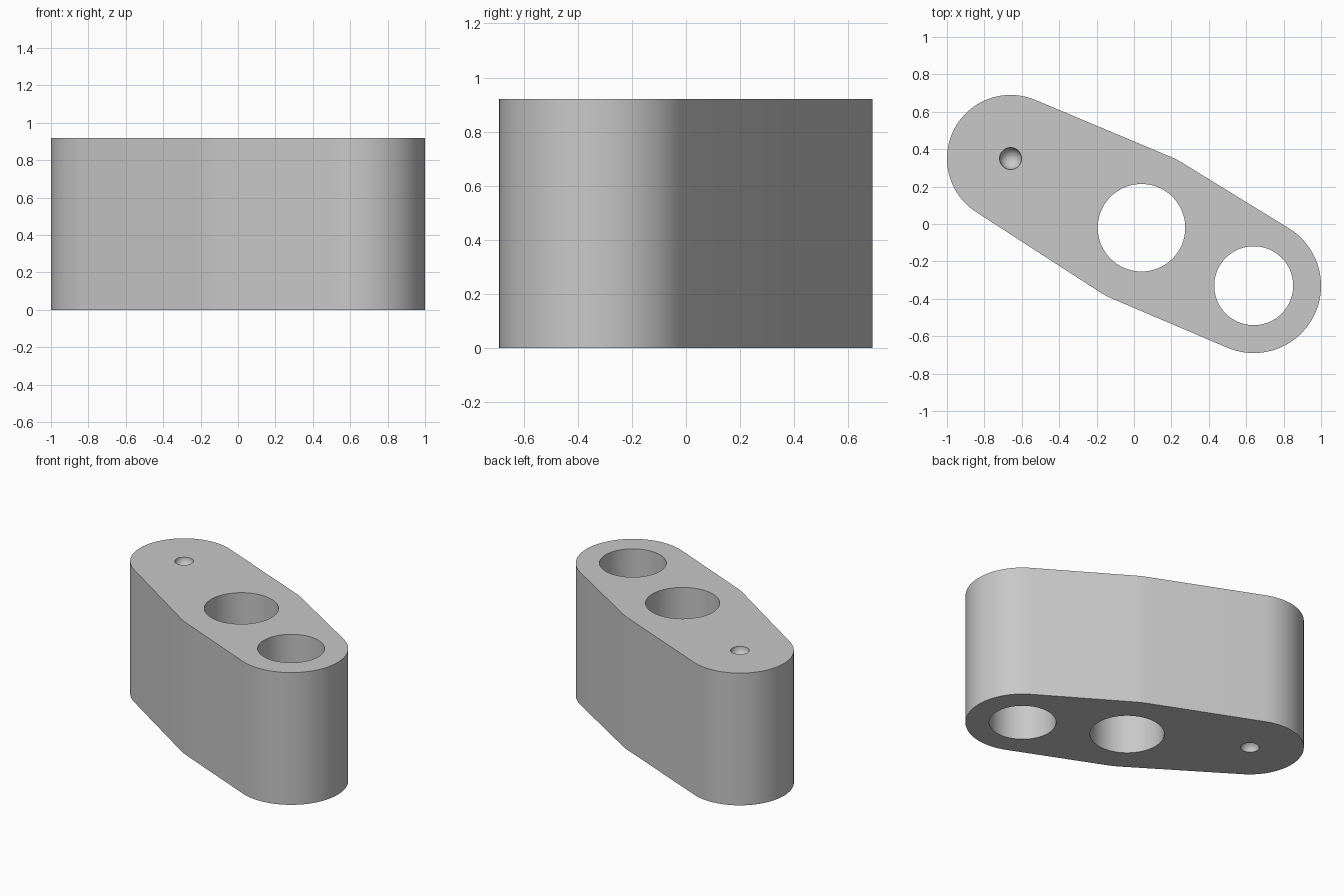
import bpy
import bmesh
from math import acos, atan2, cos, sin, radians, tau
from mathutils import Matrix, Vector

cube = bpy.data.objects.get("Cube")
if cube:
    bpy.data.objects.remove(cube)

HEIGHT = 0.92
LEFT, MIDDLE, RIGHT = Vector((0.64, -0.33)), Vector((0.04, -0.02)), Vector((-0.66, 0.35))
# Bosses in counter-clockwise order round the outline: centre, radius
BOSSES = [(LEFT, 0.36), (MIDDLE, 0.41), (RIGHT, 0.34), (MIDDLE, 0.41)]


def tangent_angle(a, b):
    """Outward direction of the line touching both circles."""
    d = b[0] - a[0]
    return atan2(d.y, d.x) - acos((a[1] - b[1]) / d.length)


def outline():
    points = []
    for i, boss in enumerate(BOSSES):
        start = tangent_angle(BOSSES[i - 1], boss)
        sweep = (tangent_angle(boss, BOSSES[(i + 1) % 4]) - start) % tau
        steps = max(2, round(sweep / radians(4)))
        for k in range(steps + 1):
            angle = start + sweep * k / steps
            points.append(boss[0] + boss[1] * Vector((cos(angle), sin(angle))))
    return points


def make_object(name, bm):
    mesh = bpy.data.meshes.new(name)
    bm.to_mesh(mesh)
    bm.free()
    obj = bpy.data.objects.new(name, mesh)
    bpy.context.collection.objects.link(obj)
    return obj


# Link body: extruded outline of tangent arcs
bm = bmesh.new()
base = bm.faces.new([bm.verts.new((p.x, p.y, 0)) for p in outline()])
top = bmesh.ops.extrude_face_region(bm, geom=[base])["geom"]
bmesh.ops.translate(bm, vec=(0, 0, HEIGHT),
                    verts=[v for v in top if isinstance(v, bmesh.types.BMVert)])
bmesh.ops.recalc_face_normals(bm, faces=bm.faces)
body = make_object("link_body", bm)

# Cutter: two through bores, and a round dimple in each end face
bm = bmesh.new()
for centre, radius in ((MIDDLE, 0.234), (LEFT, 0.211)):
    bmesh.ops.create_cone(bm, cap_ends=True, segments=80, radius1=radius, radius2=radius,
                          depth=HEIGHT * 2,
                          matrix=Matrix.Translation((centre.x, centre.y, HEIGHT / 2)))
for z in (0, HEIGHT):
    bmesh.ops.create_uvsphere(bm, u_segments=48, v_segments=23, radius=0.059,
                              matrix=Matrix.Translation((RIGHT.x, RIGHT.y, z)))
cutter = make_object("bore_cutter", bm)
cutter.hide_render = True

cut = body.modifiers.new("Bores", 'BOOLEAN')
cut.operation = 'DIFFERENCE'
cut.solver = 'EXACT'
cut.object = cutter
bpy.ops.object.select_all(action='DESELECT')
bpy.context.view_layer.objects.active = body
body.select_set(True)
bpy.ops.object.modifier_apply(modifier=cut.name)
bpy.data.objects.remove(cutter)
bpy.ops.object.shade_smooth_by_angle(angle=radians(30))

# Plain grey finish
grey = bpy.data.materials.new("plain grey")
grey.use_nodes = True
colour = (0.58, 0.58, 0.58, 1)
grey.diffuse_color = colour
grey.node_tree.nodes["Principled BSDF"].inputs["Base Color"].default_value = colour
body.data.materials.clear()
body.data.materials.append(grey)
for face in body.data.polygons:
    face.material_index = 0
